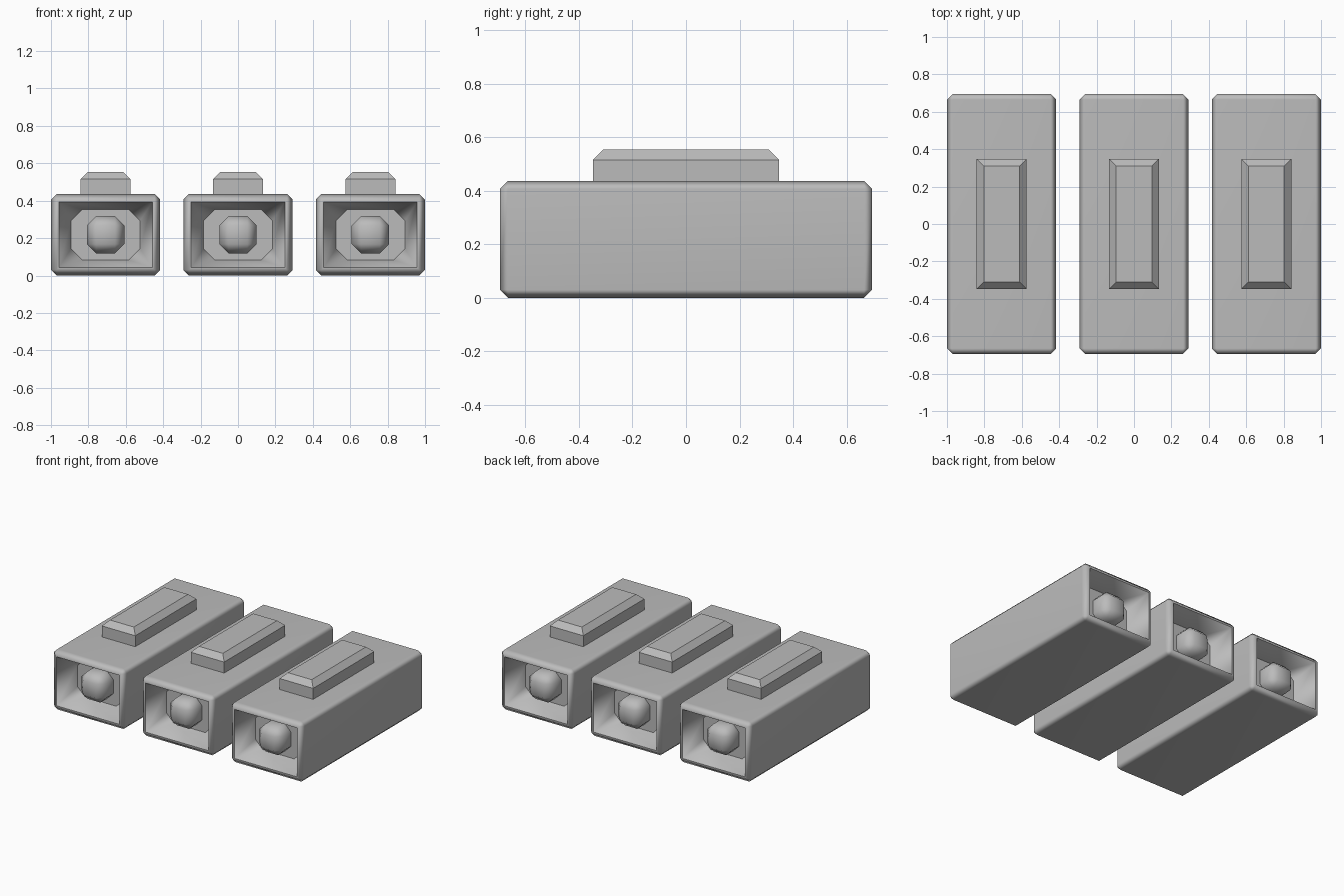
import bpy, bmesh, math

old = bpy.data.objects.get("Cube")
if old:
    bpy.data.objects.remove(old, do_unlink=True)

grey = bpy.data.materials.new("light_grey")
grey.use_nodes = True
colour = (0.5, 0.5, 0.5, 1)
grey.diffuse_color = colour
grey.node_tree.nodes["Principled BSDF"].inputs["Base Color"].default_value = colour

MID = 0.218  # height of the housing axis


def finish(name, bm, smooth):
    bmesh.ops.remove_doubles(bm, verts=bm.verts, dist=0.0005)
    bmesh.ops.recalc_face_normals(bm, faces=bm.faces)
    mesh = bpy.data.meshes.new(name)
    bm.to_mesh(mesh)
    bm.free()
    obj = bpy.data.objects.new(name, mesh)
    bpy.context.collection.objects.link(obj)
    mesh.materials.append(grey)
    if smooth:
        bpy.ops.object.select_all(action="DESELECT")
        obj.select_set(True)
        bpy.context.view_layer.objects.active = obj
        bpy.ops.object.shade_smooth_by_angle(angle=math.radians(50))
        obj.modifiers.new("weighted", "WEIGHTED_NORMAL").keep_sharp = True
    return obj


def ring(bm, x, y, w, h, c):
    """Rectangle of half size w, h with corners cut by c."""
    pts = [(w, h - c), (w - c, h), (c - w, h), (-w, h - c)]
    pts += [(-a, -b) for a, b in pts]
    return [bm.verts.new((x + a, y, MID + b)) for a, b in pts]


def box(bm, x, y, z, sx, sy, sz):
    verts = bmesh.ops.create_cube(bm, size=1)["verts"]
    bmesh.ops.scale(bm, vec=(sx, sy, sz), verts=verts)
    bmesh.ops.translate(bm, vec=(x, y, z), verts=verts)


# Half profile from socket floor to outer wall: y, half width, half height, corner cut
half = [(0.55, 0.185, 0.135, 0.06),
        (0.695, 0.25, 0.176, 0),
        (0.695, 0.262, 0.188, 0),
        (0.665, 0.292, 0.218, 0.03)]

for side, x in (("right", -0.708), ("middle", 0), ("left", 0.708)):
    # Chamfered housing with a funnel socket in each end
    bm = bmesh.new()
    profile = [(-y, w, h, c) for y, w, h, c in half] + half[::-1]
    rings = [ring(bm, x, *p) for p in profile]
    for a, b in zip(rings, rings[1:]):
        for i in range(8):
            j = (i + 1) % 8
            bm.faces.new((a[i], a[j], b[j], b[i]))
    bm.faces.new(rings[0])
    bm.faces.new(rings[-1])
    finish(side + "_housing", bm, True)

    # Raised block with a bevelled top
    bm = bmesh.new()
    box(bm, x, 0, 0.49, 0.266, 0.694, 0.126)
    top = [e for e in bm.edges if all(v.co.z > 0.5 for v in e.verts)]
    bmesh.ops.bevel(bm, geom=top, offset=0.038, segments=1, affect="EDGES")
    finish(side + "_top_block", bm, False)

    # Rounded knob inside each socket
    for end, y in (("front", -0.575), ("back", 0.575)):
        bm = bmesh.new()
        box(bm, x, y, MID, 0.2, 0.2, 0.2)
        bmesh.ops.bevel(bm, geom=bm.edges[:], offset=0.05, segments=1, affect="EDGES")
        finish(f"{side}_{end}_knob", bm, True)
